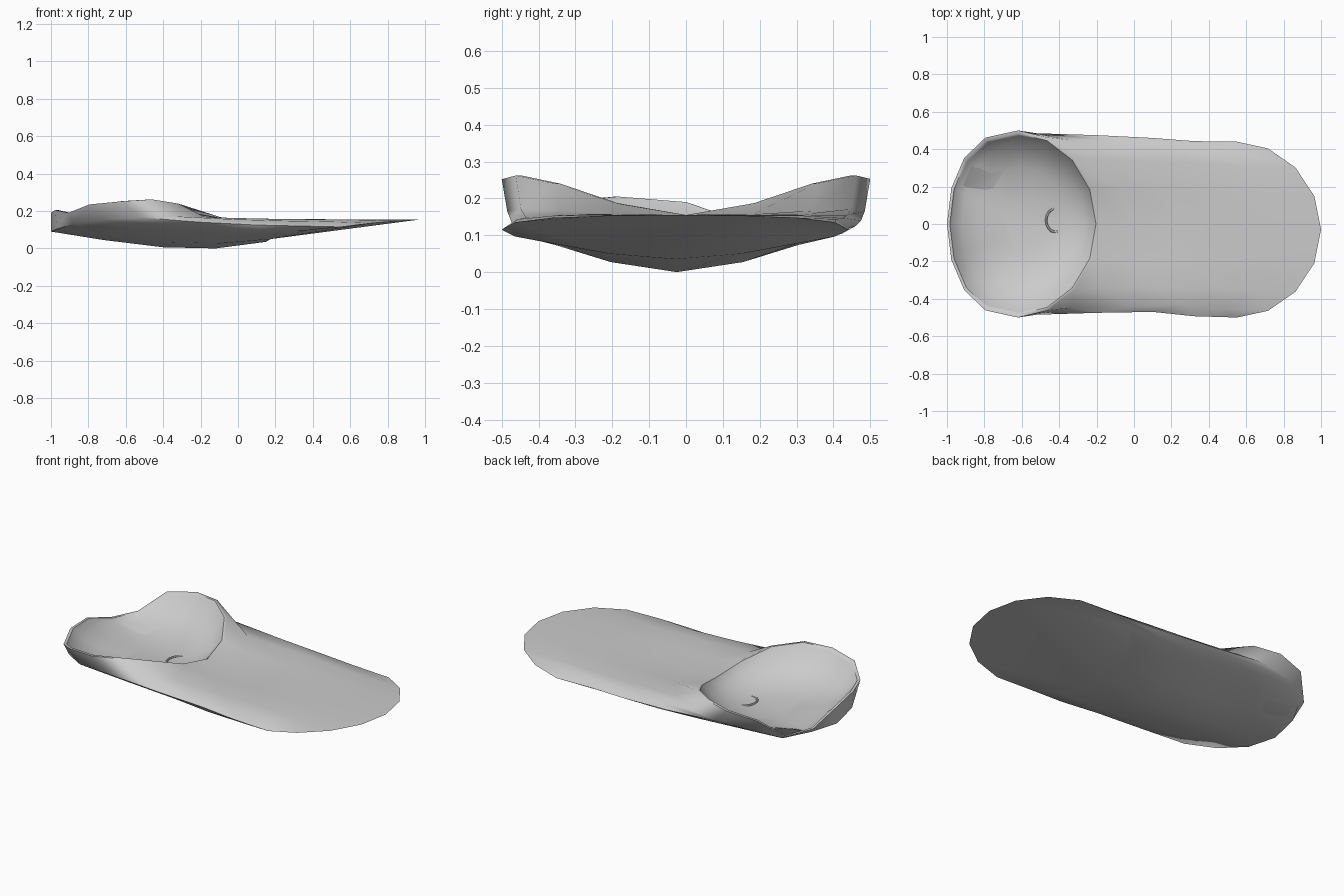
import bpy, bmesh, math

if "Cube" in bpy.data.objects:
    bpy.data.objects.remove(bpy.data.objects["Cube"])

N = 16
# Oblique rings: top point (x,z), bottom point (x,z), side (x, half width, z), y offset, belly lift
RINGS = [
    ((-.19, .155), (-1.0, .19), (-.62, .50, .253), 0, 0),
    ((-.03, .155), (-1.0, .09), (-.52, .485, .165), 0, .01),
    ((.25, .155), (-.72, .045), (-.20, .475, .14), 0, .025),
    ((.50, .155), (-.40, .006), (.10, .465, .125), -.005, .03),
    ((.75, .155), (-.12, .0), (.32, .468, .12), -.025, .03),
    ((1.0, .155), (.15, .035), (.55, .47, .115), -.03, .015),
]
# Wavy rim heights, counter-clockwise from the +x point
RIM_Z = [.155, .187, .24, .262, .253, .225, .12, .125,
         .19, .205, .19, .235, .252, .262, .24, .187]


def ring(top, bot, side, dy, lift):
    pts = []
    for i in range(N):
        a = 2 * math.pi * i / N
        c, s = math.cos(a), math.sin(a)

        def mix(t, b, m, c):
            return m + (t - b) / 2 * c + ((t + b) / 2 - m) * c * c
        cx = c if c > 0 else -abs(c) ** .85
        x = mix(top[0], bot[0], side[0], cx)
        z = mix(top[1], bot[1], side[2], c)
        if c < 0:
            z += lift * 4 * c * c * (1 - c * c)
        pts.append((x, side[1] * s + dy, z))
    return pts


def scaled(pts, f, zf, floor=.07, cx=-.57, drop=0):
    """Shrink a ring towards the hollow's centre and blend it to floor height."""
    return [(cx + (x - cx) * f, y * f, floor + (z - floor) * zf - drop) for x, y, z in pts]


def loft(name, rings):
    bm = bmesh.new()
    loops = [[bm.verts.new(p) for p in r] for r in rings]
    for a, b in zip(loops, loops[1:]):
        for i in range(N):
            j = (i + 1) % N
            bm.faces.new((a[i], a[j], b[j], b[i]))
    bm.faces.new(loops[0])
    bm.faces.new(loops[-1])
    bmesh.ops.recalc_face_normals(bm, faces=bm.faces)
    me = bpy.data.meshes.new(name)
    bm.to_mesh(me)
    bm.free()
    ob = bpy.data.objects.new(name, me)
    bpy.context.collection.objects.link(ob)
    bpy.context.view_layer.objects.active = ob
    ob.select_set(True)
    bpy.ops.object.shade_smooth_by_angle(angle=math.radians(50))
    ob.select_set(False)
    return ob


# Body: slanted flat end, outer skin, wavy rim lip, then shallow hollow
outer = [ring(*r) for r in RINGS]
rim = [(x, y, z) for (x, y, _), z in zip(outer[0], RIM_Z)]
outer[0] = rim
outer[1] = [(x, y, min(z, rz - .02)) for (x, y, z), rz in zip(outer[1], RIM_Z)]
hollow = [scaled(rim, .965, 1), scaled(rim, .945, 1, drop=.012),
          scaled(rim, .82, .5), scaled(rim, .6, .2), scaled(rim, .3, .03)]
loft("hollow_body", outer[::-1] + hollow)

# Small raised ring on the hollow's floor
bpy.ops.mesh.primitive_torus_add(major_segments=16, minor_segments=6, major_radius=.05,
                                 minor_radius=.006, location=(-.42, .02, .077))
pad = bpy.context.object
pad.name = "floor_ring"
pad.scale = (1, 1.25, 1)
bpy.ops.object.shade_smooth_by_angle(angle=math.radians(40))
